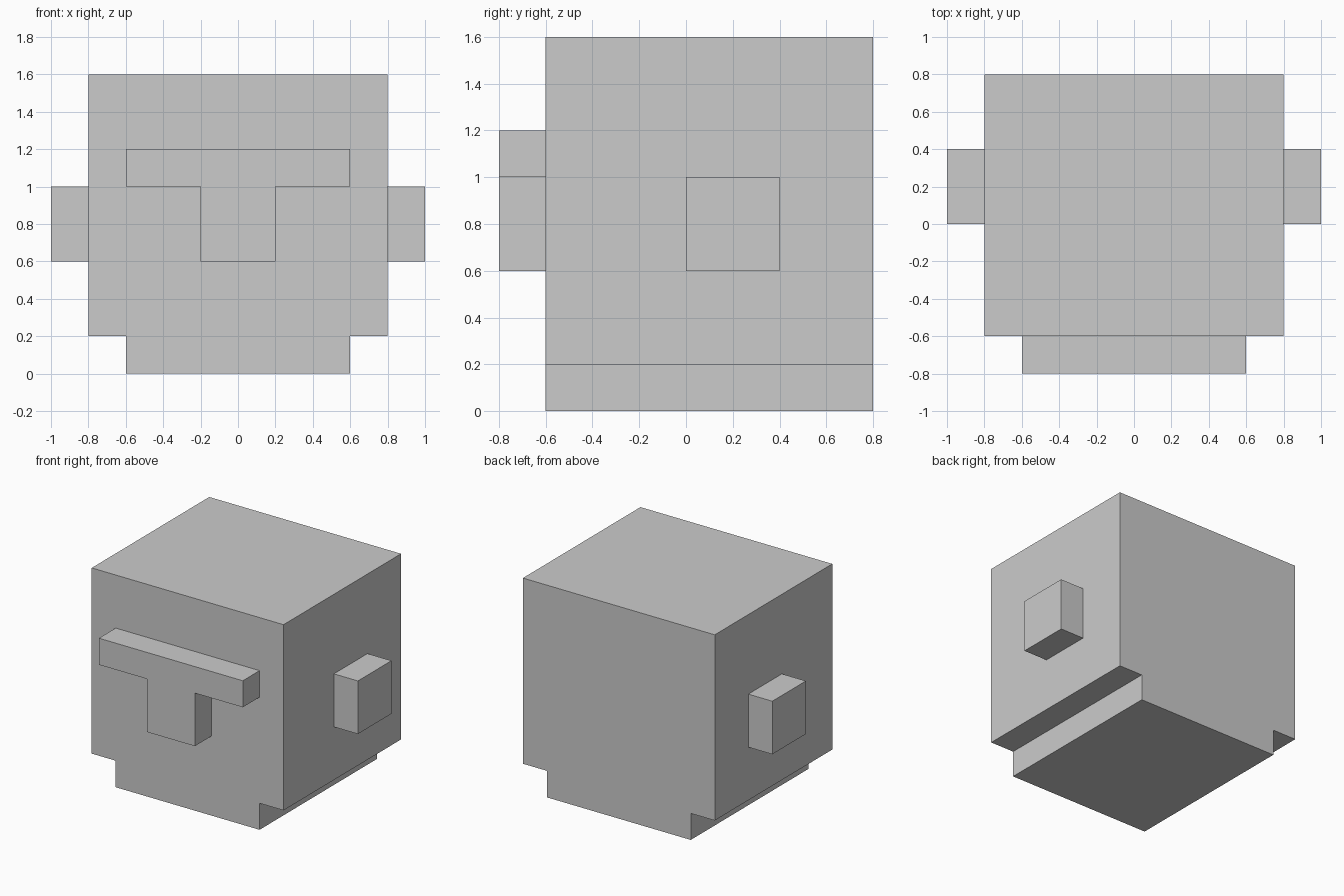
import bpy, bmesh

if "Cube" in bpy.data.objects:
    bpy.data.objects.remove(bpy.data.objects["Cube"])


def extrude_profile(name, points, y0, y1):
    """Extrude an (x, z) outline from y0 back to y1."""
    bm = bmesh.new()
    face = bm.faces.new([bm.verts.new((x, y0, z)) for x, z in points])
    ext = bmesh.ops.extrude_face_region(bm, geom=[face], use_keep_orig=True)
    moved = [v for v in ext["geom"] if isinstance(v, bmesh.types.BMVert)]
    bmesh.ops.translate(bm, verts=moved, vec=(0, y1 - y0, 0))
    bmesh.ops.recalc_face_normals(bm, faces=bm.faces)
    mesh = bpy.data.meshes.new(name)
    bm.to_mesh(mesh)
    bm.free()
    obj = bpy.data.objects.new(name, mesh)
    bpy.context.collection.objects.link(obj)
    return obj


def mirrored(half):
    """Complete a right-hand outline with its left-hand mirror."""
    return half + [(-x, z) for x, z in reversed(half)]


# Head block with the narrower jaw below
extrude_profile("head_and_jaw",
                mirrored([(0.6, 0), (0.6, 0.2), (0.8, 0.2), (0.8, 1.6)]), -0.6, 0.8)

# Wide brow bar with the nose hanging flush beneath it
extrude_profile("brow_and_nose",
                mirrored([(0.2, 0.6), (0.2, 1.0), (0.6, 1.0), (0.6, 1.2)]), -0.8, -0.6)

# Ears
for side, s in (("left", -1), ("right", 1)):
    extrude_profile(side + "_ear",
                    [(s * 0.8, 0.6), (s * 1.0, 0.6), (s * 1.0, 1.0), (s * 0.8, 1.0)], 0.0, 0.4)
